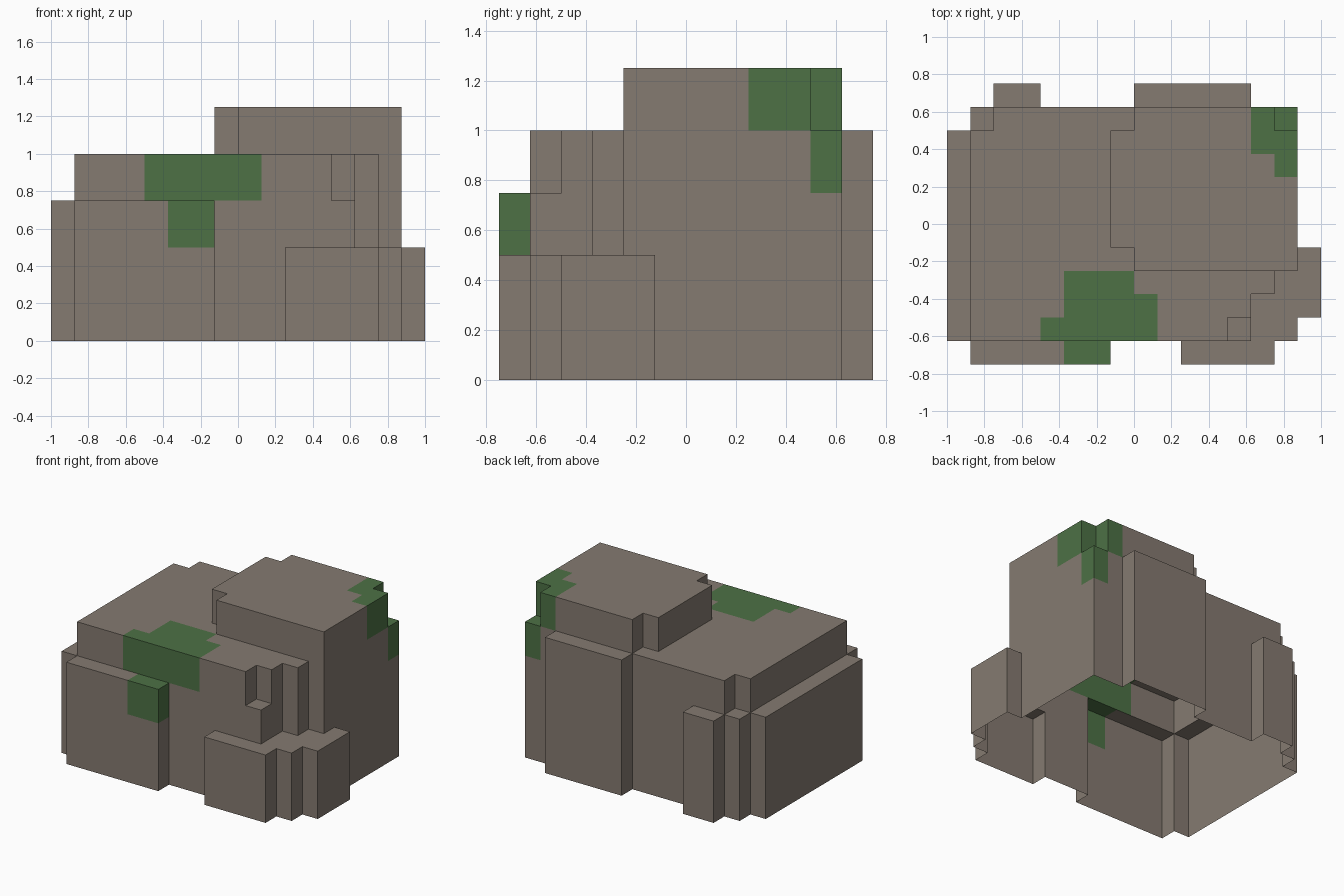
import bpy, bmesh, math

if "Cube" in bpy.data.objects:
    bpy.data.objects.remove(bpy.data.objects["Cube"])

U = 0.125      # size of one grid cell
STEP = 2       # height of one layer, in cells

# Rock masses as (x0, x1, y0, y1, top) in cells; a later mass overrides an earlier one
MASSES = [
    (-8, -7, -5, 4, 6),    # left ledge
    (-7, -1, -6, -5, 6),   # front left slab
    (-6, -4, 5, 6, 6),     # back left slab
    (2, 6, -6, -5, 4),     # front right step
    (5, 7, -5, -2, 4),     # right step
    (7, 8, -4, -1, 4),     # right ledge
    (-7, 5, -5, 5, 8),     # main body
    (5, 6, -3, -2, 8),     # main body corner
    (0, 5, 5, 6, 8),       # back slab
    (-1, 7, -2, 5, 10),    # upper block
    (-1, 0, -2, -1, 8),    # upper block notches
    (-1, 0, 4, 5, 8),
    (6, 7, 4, 5, 8),
    (-7, -6, 4, 5, 6),     # main body notches
    (4, 5, -5, -4, 6),
]

# Mossy cells as (x0, x1, y0, y1, z0, z1)
MOSS = [
    (-4, 1, -5, -4, 6, 8),
    (-3, 1, -4, -3, 6, 8),
    (-3, 0, -3, -2, 6, 8),
    (-3, -1, -6, -5, 4, 6),
    (5, 7, 3, 5, 8, 10),
    (6, 7, 2, 3, 8, 10),
    (6, 7, 4, 5, 6, 8),
]


def material(name, color):
    m = bpy.data.materials.new(name)
    m.diffuse_color = (*color, 1.0)
    m.use_nodes = True
    m.node_tree.nodes["Principled BSDF"].inputs["Base Color"].default_value = m.diffuse_color
    return m


def is_moss(x, y, z):
    return any(a <= x < b and c <= y < d and e <= z < f
               for a, b, c, d, e, f in MOSS)


# Height of every column
height = {}
for x0, x1, y0, y1, top in MASSES:
    for x in range(x0, x1):
        for y in range(y0, y1):
            height[x, y] = top

bm = bmesh.new()


def quad(corners, moss):
    f = bm.faces.new([bm.verts.new((x * U, y * U, z * U)) for x, y, z in corners])
    f.material_index = int(moss)


# Skin of the rock: tops and exposed sides, open underneath
for (x, y), top in height.items():
    quad([(x, y, top), (x + 1, y, top), (x + 1, y + 1, top), (x, y + 1, top)],
         is_moss(x, y, top - 1))
    sides = [((0, -1), (x, y), (x + 1, y)),
             ((1, 0), (x + 1, y), (x + 1, y + 1)),
             ((0, 1), (x + 1, y + 1), (x, y + 1)),
             ((-1, 0), (x, y + 1), (x, y))]
    for (dx, dy), a, b in sides:
        for z in range(height.get((x + dx, y + dy), 0), top, STEP):
            quad([(*a, z), (*b, z), (*b, z + STEP), (*a, z + STEP)],
                 is_moss(x, y, z))

# Weld and merge flat areas, keeping the moss borders
bmesh.ops.remove_doubles(bm, verts=bm.verts, dist=0.001)
bmesh.ops.dissolve_limit(bm, angle_limit=math.radians(1), verts=bm.verts,
                         edges=bm.edges, delimit={'MATERIAL'})

mesh = bpy.data.meshes.new("rock")
bm.to_mesh(mesh)
bm.free()
mesh.materials.append(material("stone", (0.235, 0.197, 0.165)))
mesh.materials.append(material("moss", (0.074, 0.165, 0.060)))
rock = bpy.data.objects.new("rock", mesh)
bpy.context.collection.objects.link(rock)
